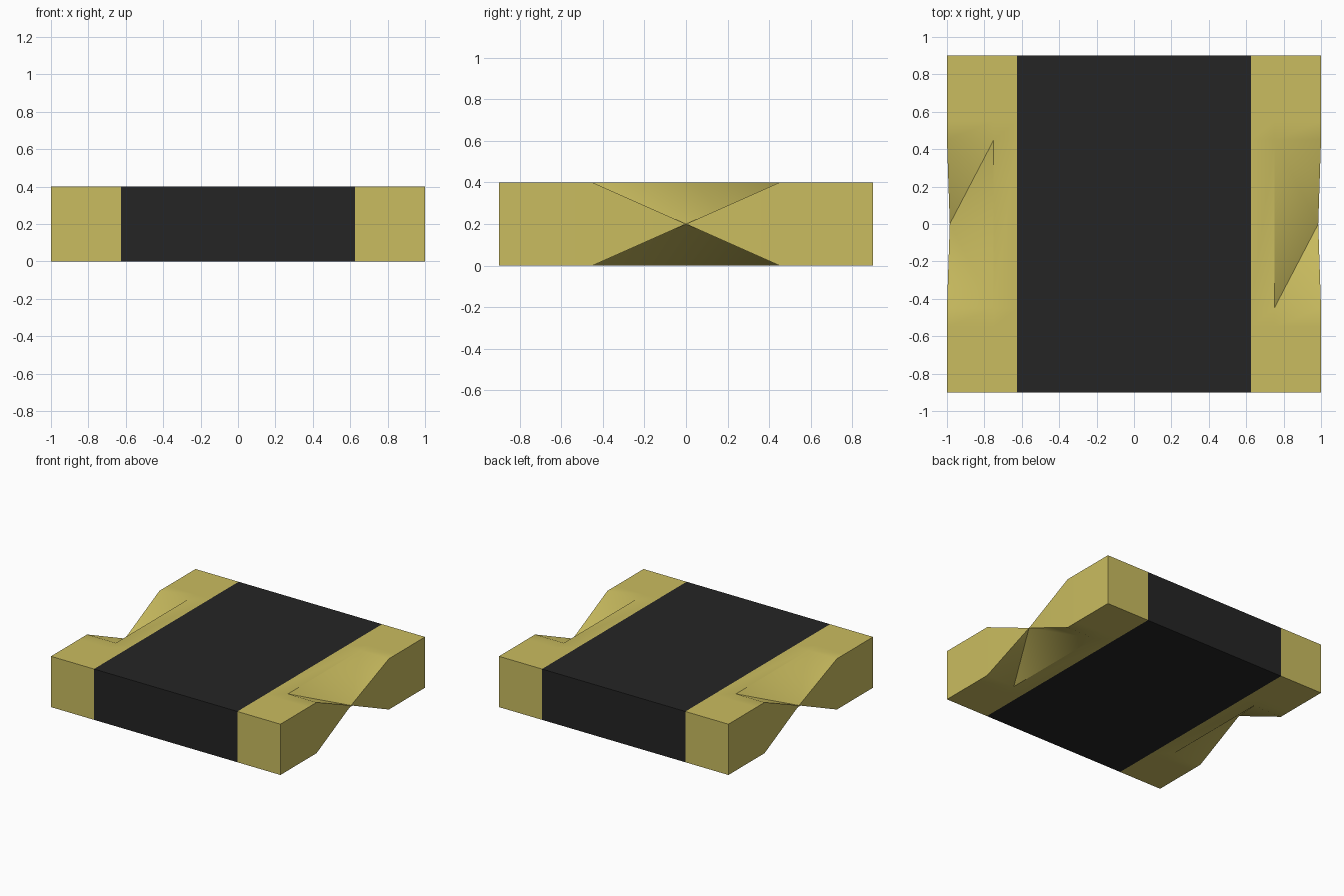
import bpy, bmesh, math
from mathutils import Matrix, Vector

cube = bpy.data.objects.get("Cube")
if cube:
    bpy.data.objects.remove(cube, do_unlink=True)

HALF_X, HALF_Y, HEIGHT = 1.0, 0.9, 0.4
CORE_X = 0.625                    # half width of the dark core
NOTCH_X, NOTCH_Y = 0.75, 0.45     # inner limit and half length of the side notches
APEX_X = 0.985


def make_material(name, rgb):
    mat = bpy.data.materials.new(name)
    mat.use_nodes = True
    mat.diffuse_color = (*rgb, 1)
    mat.node_tree.nodes["Principled BSDF"].inputs["Base Color"].default_value = (*rgb, 1)
    return mat


gold = make_material("pale gold", (0.59, 0.505, 0.115))
black = make_material("soft black", (0.018, 0.018, 0.018))

# Flat block standing on the ground
bm = bmesh.new()
bmesh.ops.create_cube(bm, size=1, matrix=Matrix.Translation((0, 0, HEIGHT / 2))
                      @ Matrix.Diagonal((2 * HALF_X, 2 * HALF_Y, HEIGHT, 1)))

# Mirrored cuts for the colour border and the notches
for axis, cuts in ((Vector((1, 0, 0)), (CORE_X, NOTCH_X)),
                   (Vector((0, 1, 0)), (NOTCH_Y, NOTCH_Y + 0.1))):
    for cut in cuts:
        for side in (-1, 1):
            bmesh.ops.bisect_plane(bm, geom=bm.verts[:] + bm.edges[:] + bm.faces[:],
                                   plane_co=axis * cut * side, plane_no=axis)

# Open the middle of each end and draw the hole together to one point
for side in (-1, 1):
    hole = [f for f in bm.faces
            if f.calc_center_median().x * side > NOTCH_X
            and abs(f.calc_center_median().y) < NOTCH_Y]
    bmesh.ops.delete(bm, geom=hole, context='FACES')
    rim = [e for e in bm.edges if e.is_boundary]
    apex = bm.verts.new((APEX_X * side, 0, HEIGHT / 2))
    for e in rim:
        bm.faces.new((*e.verts, apex))

bmesh.ops.recalc_face_normals(bm, faces=bm.faces[:])

# Colour by distance from the middle; smooth faces
for f in bm.faces:
    f.material_index = 1 if abs(f.calc_center_median().x) < CORE_X else 0
    f.smooth = True

# Sharp creases, except one softly blended valley in each notch
for e in bm.edges:
    mid = (e.verts[0].co + e.verts[1].co) / 2
    inner = min(e.verts, key=lambda v: abs(v.co.x)).co
    to_apex = any(abs(v.co.y) < 0.001 for v in e.verts)
    soft_valley = to_apex and abs(inner.x) < 0.8 and mid.x * mid.y > 0
    e.smooth = soft_valley or e.calc_face_angle(0) < math.radians(30)

mesh = bpy.data.meshes.new("notched_block")
bm.to_mesh(mesh)
bm.free()
mesh.materials.append(gold)
mesh.materials.append(black)
block = bpy.data.objects.new("notched_block", mesh)
bpy.context.collection.objects.link(block)
